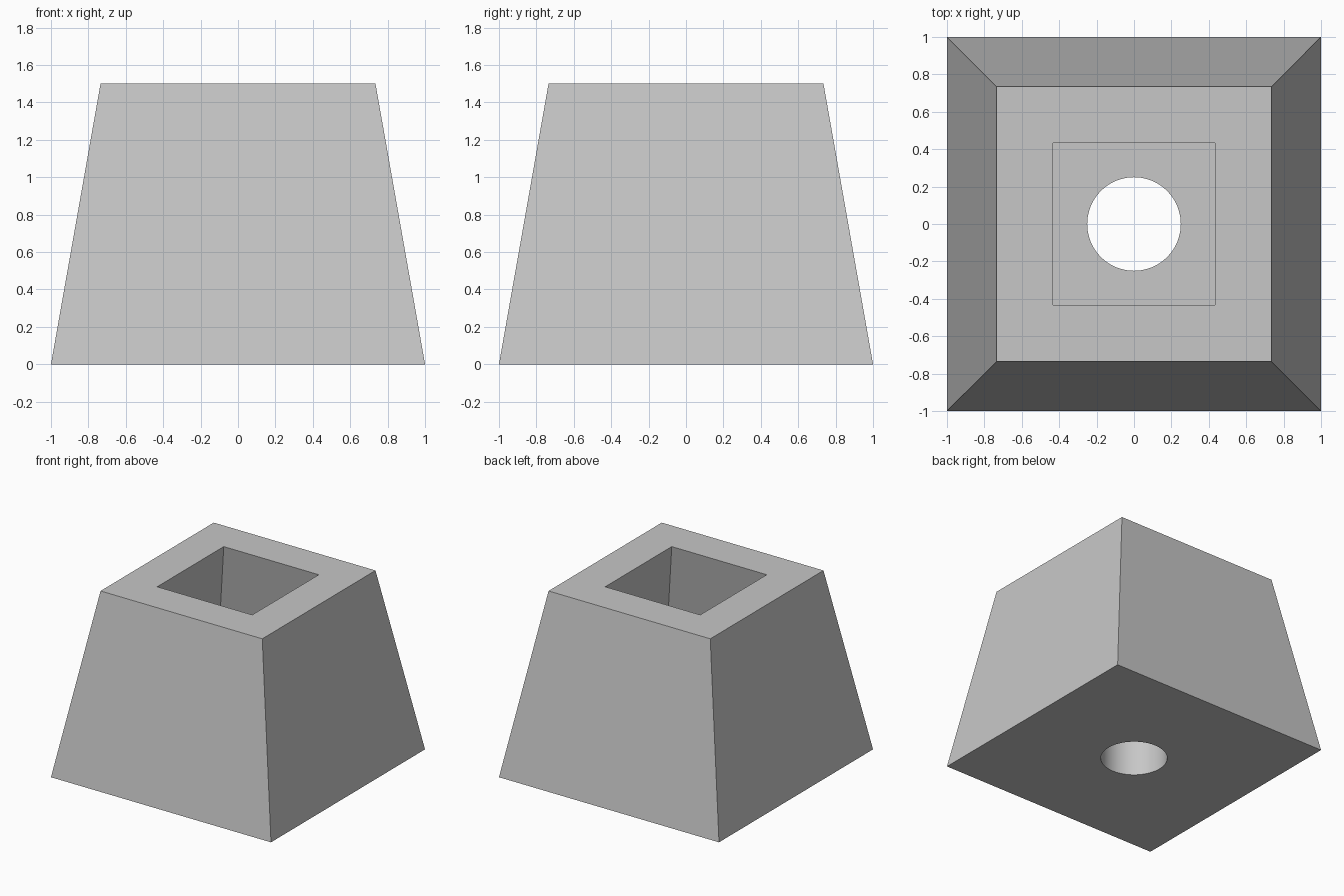
import bpy
import math

if "Cube" in bpy.data.objects:
    bpy.data.objects.remove(bpy.data.objects["Cube"])

HEIGHT, BASE, TOP = 1.5, 1.0, 0.735      # outer half-widths
OPENING, FLOOR, HOLE = 0.432, 0.3, 0.25  # pocket mouth, floor level, drain radius
SLOPE = (BASE - TOP) / HEIGHT

# Single plain grey
grey = bpy.data.materials.new("light_grey")
grey.use_nodes = True
colour = (0.57, 0.57, 0.57, 1)
grey.diffuse_color = colour
grey.node_tree.nodes["Principled BSDF"].inputs["Base Color"].default_value = colour


def square_taper(name, z0, z1, half0, half1):
    """Four-sided block tapering from half0 at z0 to half1 at z1."""
    bpy.ops.mesh.primitive_cone_add(
        vertices=4, radius1=half0 * math.sqrt(2), radius2=half1 * math.sqrt(2),
        depth=z1 - z0, location=(0, 0, (z0 + z1) / 2),
        rotation=(0, 0, math.pi / 4))
    obj = bpy.context.object
    obj.name = name
    bpy.ops.object.transform_apply(location=True, rotation=True, scale=True)
    obj.data.materials.append(grey)
    return obj


def inner_half(z):
    """Pocket walls run parallel to the outer walls."""
    return OPENING + SLOPE * (HEIGHT - z)


# Outer block
body = square_taper("tapered_body", 0, HEIGHT, BASE, TOP)

# Pocket that widens downwards
above = HEIGHT + 0.1
pocket = square_taper("pocket_cutter", FLOOR, above, inner_half(FLOOR), inner_half(above))

# Round hole through the floor
bpy.ops.mesh.primitive_cylinder_add(vertices=96, radius=HOLE, depth=1, location=(0, 0, 0.2))
drain = bpy.context.object
drain.name = "floor_hole_cutter"
drain.data.materials.append(grey)

# Cut both, then drop the cutters
bpy.ops.object.select_all(action="DESELECT")
body.select_set(True)
bpy.context.view_layer.objects.active = body
for cutter in (pocket, drain):
    cutter.hide_render = True
    cut = body.modifiers.new(cutter.name, "BOOLEAN")
    cut.operation = "DIFFERENCE"
    cut.solver = "EXACT"
    cut.object = cutter
    bpy.ops.object.modifier_apply(modifier=cut.name)
    bpy.data.objects.remove(cutter)

# Smooth hole wall, crisp edges elsewhere
bpy.ops.object.shade_smooth_by_angle(angle=math.radians(30))
